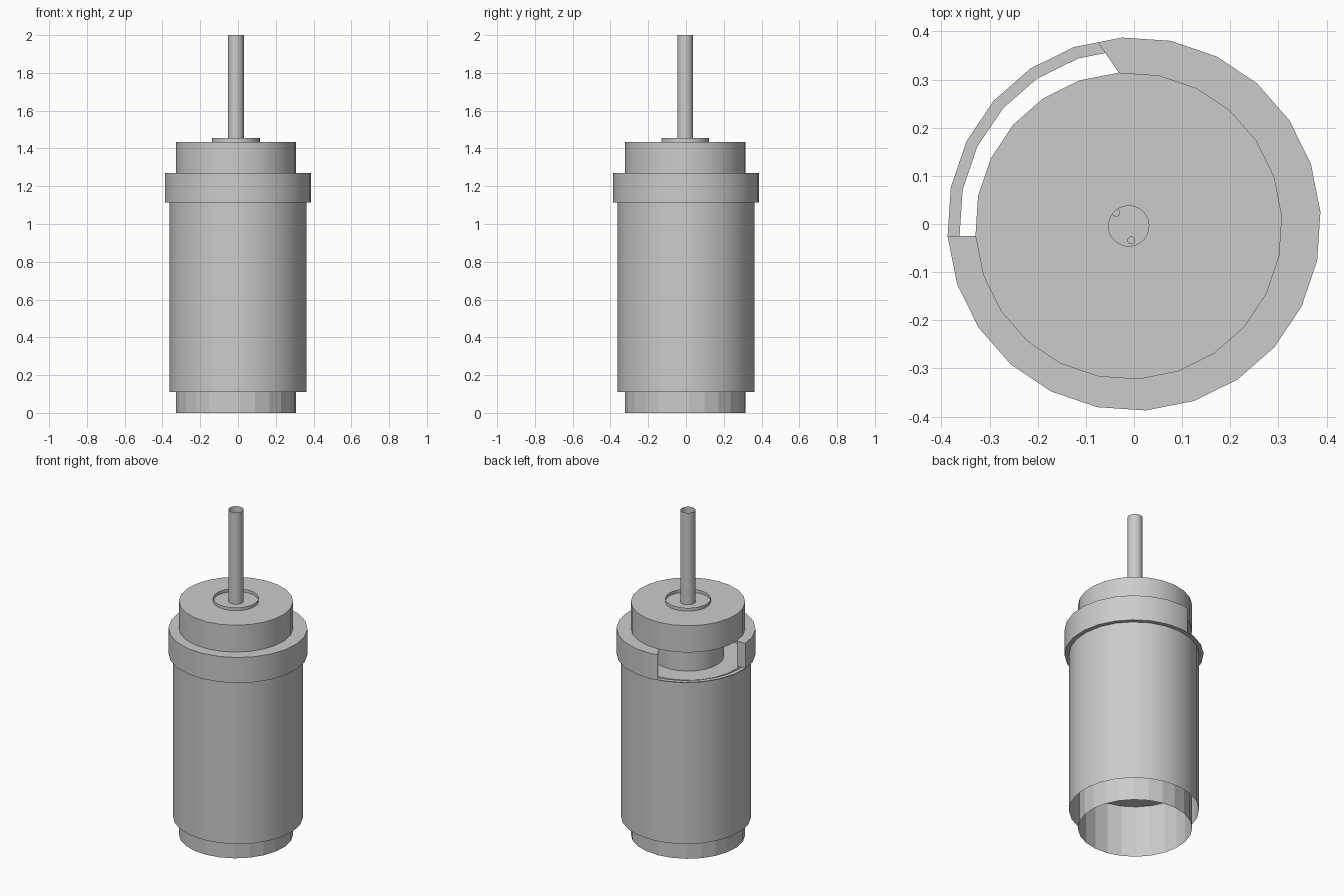
import bpy, bmesh, math

SIDES = 24
PHASE = math.radians(3.7)
STEP = math.tau / SIDES
AXIS = (-0.011, -0.004)      # the inner parts sit slightly off the sleeve's axis

cube = bpy.data.objects.get("Cube")
if cube:
    bpy.data.objects.remove(cube, do_unlink=True)

grey = bpy.data.materials.new("plain grey")
grey.use_nodes = True
grey.diffuse_color = (0.6, 0.6, 0.6, 1)
grey.node_tree.nodes["Principled BSDF"].inputs["Base Color"].default_value = (0.6, 0.6, 0.6, 1)


def finish(name, bm, smooth):
    mesh = bpy.data.meshes.new(name)
    bm.to_mesh(mesh)
    bm.free()
    mesh.materials.append(grey)
    obj = bpy.data.objects.new(name, mesh)
    bpy.context.collection.objects.link(obj)
    if smooth:
        bpy.ops.object.select_all(action='DESELECT')
        obj.select_set(True)
        bpy.context.view_layer.objects.active = obj
        bpy.ops.object.shade_smooth_by_angle(angle=math.radians(30))
    return obj


def lathe(name, profile, centre=AXIS, smooth=True):
    """Turn a (radius, height) profile; listed upward on an outer wall."""
    bm = bmesh.new()
    rings = []
    for r, z in profile:
        count = SIDES if r > 0 else 1
        rings.append([bm.verts.new((centre[0] + r * math.cos(PHASE + i * STEP),
                                    centre[1] + r * math.sin(PHASE + i * STEP), z))
                      for i in range(count)])
    for low, high in zip(rings, rings[1:]):
        for i in range(SIDES):
            j = (i + 1) % SIDES
            corners = [low[i % len(low)], low[j % len(low)],
                       high[j % len(high)], high[i % len(high)]]
            bm.faces.new(list(dict.fromkeys(corners)))
    return finish(name, bm, smooth)


# Core tube with its top deck, and the bulkhead up inside its open base
lathe("core_tube", [(0.319, 0), (0.319, 1.10), (0, 1.10)], smooth=False)
lathe("base_bulkhead", [(0, 0.32), (0.318, 0.32)])

# Open outer sleeve and the thin lip around its top
lathe("outer_sleeve", [(0.363, 0.11), (0.363, 1.115)], (0, 0))
lathe("sleeve_lip", [(0.363, 1.113), (0.388, 1.113), (0.388, 1.117), (0.363, 1.117)], (0, 0))

# Neck, cap with a central hole, raised rim and hollow stem
lathe("neck", [(0.2, 1.10), (0.2, 1.27)])
lathe("cap", [(0.042, 1.27), (0.319, 1.27), (0.319, 1.435), (0.042, 1.435)])
lathe("cap_rim", [(0.127, 1.435), (0.127, 1.455)])
lathe("stem", [(0.042, 1.27), (0.042, 2.0)])

# Two little pins inside the stem
for side, spot in (("rear", (-0.037, 0.023)), ("front", (-0.006, -0.034))):
    lathe(side + "_pin", [(0.008, 1.10), (0.008, 1.3), (0, 1.3)], spot)

# Collar with an open sector at the back right
bm = bmesh.new()
outer, inner = [], []
for i in range(12, 31):
    a = PHASE + i * STEP
    outer.append((0.388 * math.cos(a), 0.388 * math.sin(a)))
    inner.append((AXIS[0] + 0.319 * math.cos(a), AXIS[1] + 0.319 * math.sin(a)))
# the last end is cut on a slant, half an edge further round
a = PHASE + 30.5 * STEP
r = 0.388 * math.cos(STEP / 2)
outer.append((r * math.cos(a), r * math.sin(a)))
inner.append(inner[-1])
low, high = 1.115, 1.27


def column(points, z):
    return [bm.verts.new((x, y, z)) for x, y in points]


ol, oh = column(outer, low), column(outer, high)
il, ih = column(inner, low), column(inner, high)
for i in range(len(outer) - 1):
    j = i + 1
    bm.faces.new((ol[i], ol[j], oh[j], oh[i]))
    bm.faces.new((oh[i], oh[j], ih[j], ih[i]))
    bm.faces.new((il[i], il[j], ol[j], ol[i]))
    bm.faces.new((il[j], il[i], ih[i], ih[j]))
bm.faces.new((il[0], ol[0], oh[0], ih[0]))
bm.faces.new((ol[-1], il[-1], ih[-1], oh[-1]))
bmesh.ops.remove_doubles(bm, verts=bm.verts, dist=0.0001)
bmesh.ops.recalc_face_normals(bm, faces=bm.faces)
finish("collar", bm, True)
